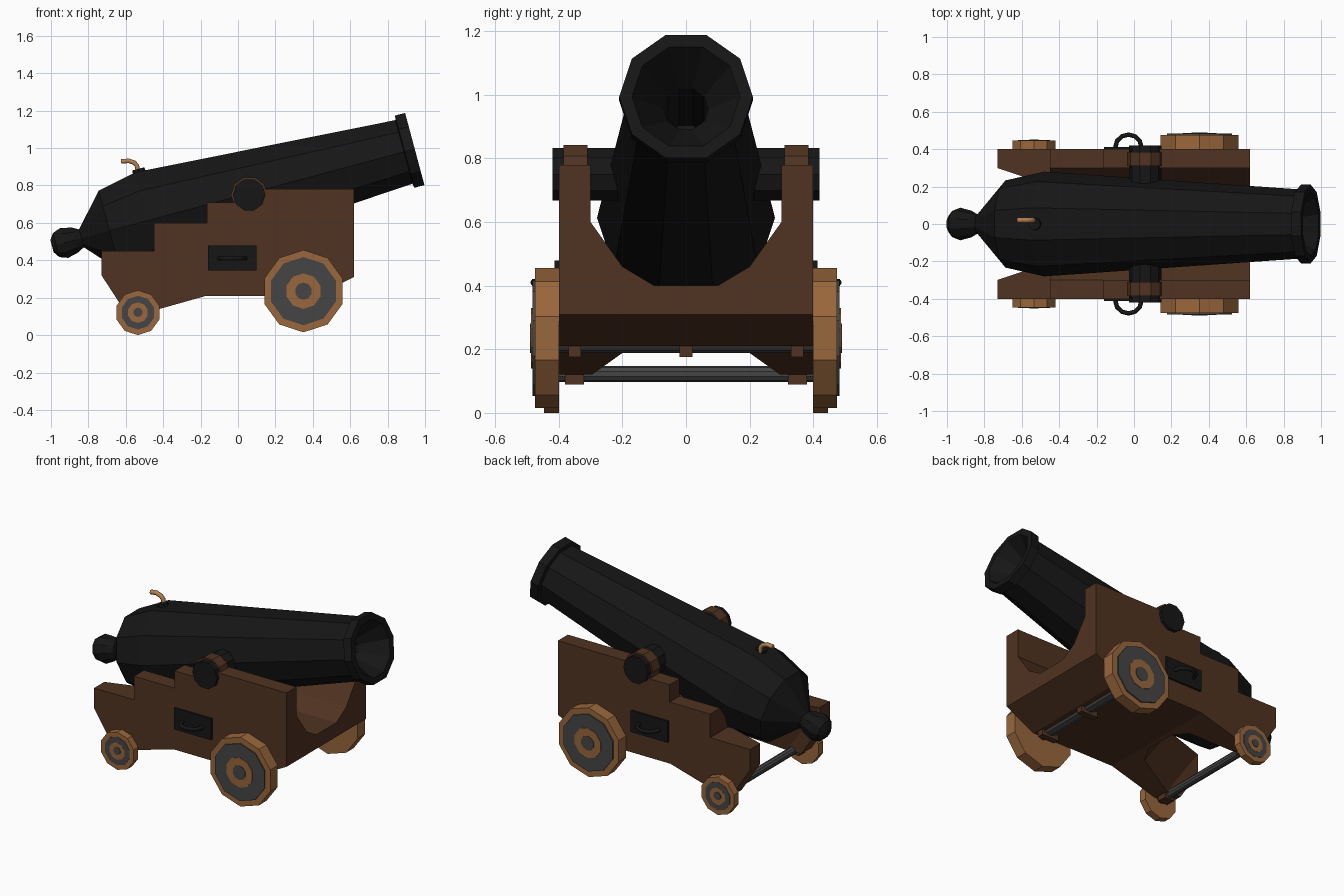
import bpy, bmesh, math
from mathutils import Vector

if "Cube" in bpy.data.objects:
    bpy.data.objects.remove(bpy.data.objects["Cube"])


def material(name, rgb):
    m = bpy.data.materials.new(name)
    m.diffuse_color = (*rgb, 1)
    m.use_nodes = True
    m.node_tree.nodes["Principled BSDF"].inputs["Base Color"].default_value = m.diffuse_color
    return m


IRON = material("black_iron", (0.008, 0.008, 0.008))
STEEL = material("grey_steel", (0.06, 0.06, 0.06))
OAK = material("dark_wood", (0.08, 0.033, 0.015))
WOOD = material("light_wood", (0.32, 0.135, 0.045))
ROPE = material("fuse_rope", (0.45, 0.22, 0.09))


def finish(name, bm, mat):
    bmesh.ops.recalc_face_normals(bm, faces=bm.faces)
    me = bpy.data.meshes.new(name)
    bm.to_mesh(me)
    bm.free()
    if mat:
        me.materials.append(mat)
    ob = bpy.data.objects.new(name, me)
    bpy.context.collection.objects.link(ob)
    return ob


def lathe(name, profile, mat, origin, axis, u, v, n=10, phase=0.0):
    """Sweep (distance, radius) pairs around an axis, capping both ends."""
    bm = bmesh.new()
    rings = []
    for s, r in profile:
        ring = []
        for i in range(n):
            t = math.radians(phase) + 2 * math.pi * i / n
            ring.append(bm.verts.new(origin + axis * s + (u * math.cos(t) + v * math.sin(t)) * r))
        rings.append(ring)
    for a, b in zip(rings, rings[1:]):
        for i in range(n):
            j = (i + 1) % n
            bm.faces.new((a[i], a[j], b[j], b[i]))
    bm.faces.new(rings[0])
    bm.faces.new(rings[-1])
    return finish(name, bm, mat)


X, Y, Z = Vector((1, 0, 0)), Vector((0, 1, 0)), Vector((0, 0, 1))


def rod(name, x, z, r, y0, y1, mat, phase=0.0):
    return lathe(name, [(y0, r), (y1, r)], mat, Vector((x, 0, z)), Y, X, Z, 10, phase)


def prism(name, points, vec, mat=None):
    bm = bmesh.new()
    face = bm.faces.new([bm.verts.new(p) for p in points])
    new = bmesh.ops.extrude_face_region(bm, geom=[face])["geom"]
    bmesh.ops.translate(bm, vec=vec, verts=[g for g in new if isinstance(g, bmesh.types.BMVert)])
    return finish(name, bm, mat)


def box(name, x0, x1, y0, y1, z0, z1, mat):
    return prism(name, [(x0, y0, z0), (x1, y0, z0), (x1, y1, z0), (x0, y1, z0)], (0, 0, z1 - z0), mat)


def tube(name, points, r, mat):
    cu = bpy.data.curves.new(name, "CURVE")
    cu.dimensions = "3D"
    cu.bevel_depth, cu.bevel_resolution, cu.use_fill_caps = r, 1, True
    sp = cu.splines.new("POLY")
    sp.points.add(len(points) - 1)
    for p, co in zip(sp.points, points):
        p.co = (*co, 1)
    cu.materials.append(mat)
    ob = bpy.data.objects.new(name, cu)
    bpy.context.collection.objects.link(ob)


# Barrel with flared bore, muzzle band and rear knob, tilted 15 degrees
tilt = math.radians(15)
back = Vector((-math.cos(tilt), 0, -math.sin(tilt)))
up = Vector((-math.sin(tilt), 0, math.cos(tilt)))
muzzle = Vector((0.945, 0, 0.995))
lathe("barrel", [(0.6, 0.07), (0.15, 0.07), (0, 0.17), (0, 0.21), (0.055, 0.21), (0.06, 0.185),
                 (1.475, 0.28), (1.69, 0.233), (1.845, 0.052), (1.88, 0.072), (1.94, 0.087),
                 (1.985, 0.07), (2.008, 0.035)], IRON, muzzle, back, Y, up)

# Touch hole pan and fuse
lathe("fuse_pan", [(0.24, 0.037), (0.28, 0.033)], IRON, muzzle + back * 1.455, up, back, Y, 8)
tube("fuse", [(-0.535, 0.02, 0.87), (-0.54, 0.02, 0.905), (-0.555, 0.02, 0.922),
              (-0.585, 0.02, 0.932), (-0.625, 0.02, 0.928)], 0.014, ROPE)

# Carriage: stepped side profile, cradle cut along the top, angled notch at the rear
outline = [(0.62, 0.31), (0.62, 0.78), (-0.02, 0.78), (-0.02, 0.71), (-0.165, 0.71), (-0.165, 0.60),
           (-0.45, 0.60), (-0.45, 0.45), (-0.73, 0.45), (-0.73, 0.32), (-0.6, 0.12), (-0.49, 0.12),
           (-0.17, 0.21), (0.42, 0.21)]
carriage = prism("carriage", [(x, -0.4, z) for x, z in outline], (0, 0.8, 0), OAK)
cradle = [(0.3, 1.2), (0.3, 0.6), (0.2, 0.46), (0.1, 0.4)]
cradle += [(-y, z) for y, z in reversed(cradle)]
notch = [(-1.3, 0.299), (-0.73, 0.299), (-0.43, 0.2), (-0.37, 0.1)]
notch += [(x, -y) for x, y in reversed(notch)]
cutters = [prism("cradle_cutter", [(-1, y, z) for y, z in cradle], (2, 0, 0)),
           prism("notch_cutter", [(x + 0.385, y, -0.1) for x, y in notch], (-0.7, 0, 1.0))]
for c in cutters:
    c.hide_render = True
    mod = carriage.modifiers.new("cut", "BOOLEAN")
    mod.operation, mod.solver, mod.object = "DIFFERENCE", "EXACT", c
deps = bpy.context.evaluated_depsgraph_get()
cut_mesh = bpy.data.meshes.new_from_object(carriage.evaluated_get(deps))
carriage.modifiers.clear()
carriage.data = cut_mesh
for c in cutters:
    bpy.data.objects.remove(c)

# Trunnion, axles and their clips
rod("trunnion", 0.06, 0.75, 0.087, -0.42, 0.42, IRON)
rod("front_axle", 0.35, 0.235, 0.046, -0.49, 0.49, STEEL, 18)
rod("rear_axle", -0.535, 0.122, 0.025, -0.452, 0.452, STEEL, 18)
for y in (-0.35, 0, 0.35):
    box("front_axle_clip", 0.29, 0.41, y - 0.02, y + 0.02, 0.175, 0.215, OAK)
for y in (-0.35, 0.35):
    box("rear_axle_clip", -0.57, -0.5, y - 0.03, y + 0.03, 0.09, 0.13, OAK)

# Parts repeated on both sides
for side, s in (("left", -1), ("right", 1)):
    rod(side + "_trunnion_cap", 0.06, 0.75, 0.098, s * 0.31, s * 0.385, OAK)
    for name, x, z, y, r, plate, hub, d in (("front", 0.35, 0.235, 0.475, 0.22, 0.182, 0.095, 0.004),
                                            ("rear", -0.535, 0.12, 0.446, 0.12, 0.09, 0.055, 0.001)):
        label = f"{side}_{name}_wheel"
        rod(label, x, z, r, s * 0.4, s * y, WOOD, 18)
        rod(label + "_plate", x, z, plate, s * (y - 0.01), s * (y + 2 * d), STEEL, 18)
        rod(label + "_hub", x, z, hub, s * (y - 0.01), s * (y + 3 * d), WOOD, 18)
    box(side + "_handle_plate", -0.16, 0.1, s * 0.395, s * 0.413, 0.345, 0.48, IRON)
    arc = [math.pi * i / 6 for i in range(7)]
    tube(side + "_handle", [(-0.03 + 0.07 * math.cos(t), s * (0.41 + 0.068 * math.sin(t)), 0.41)
                            for t in arc], 0.012, IRON)
